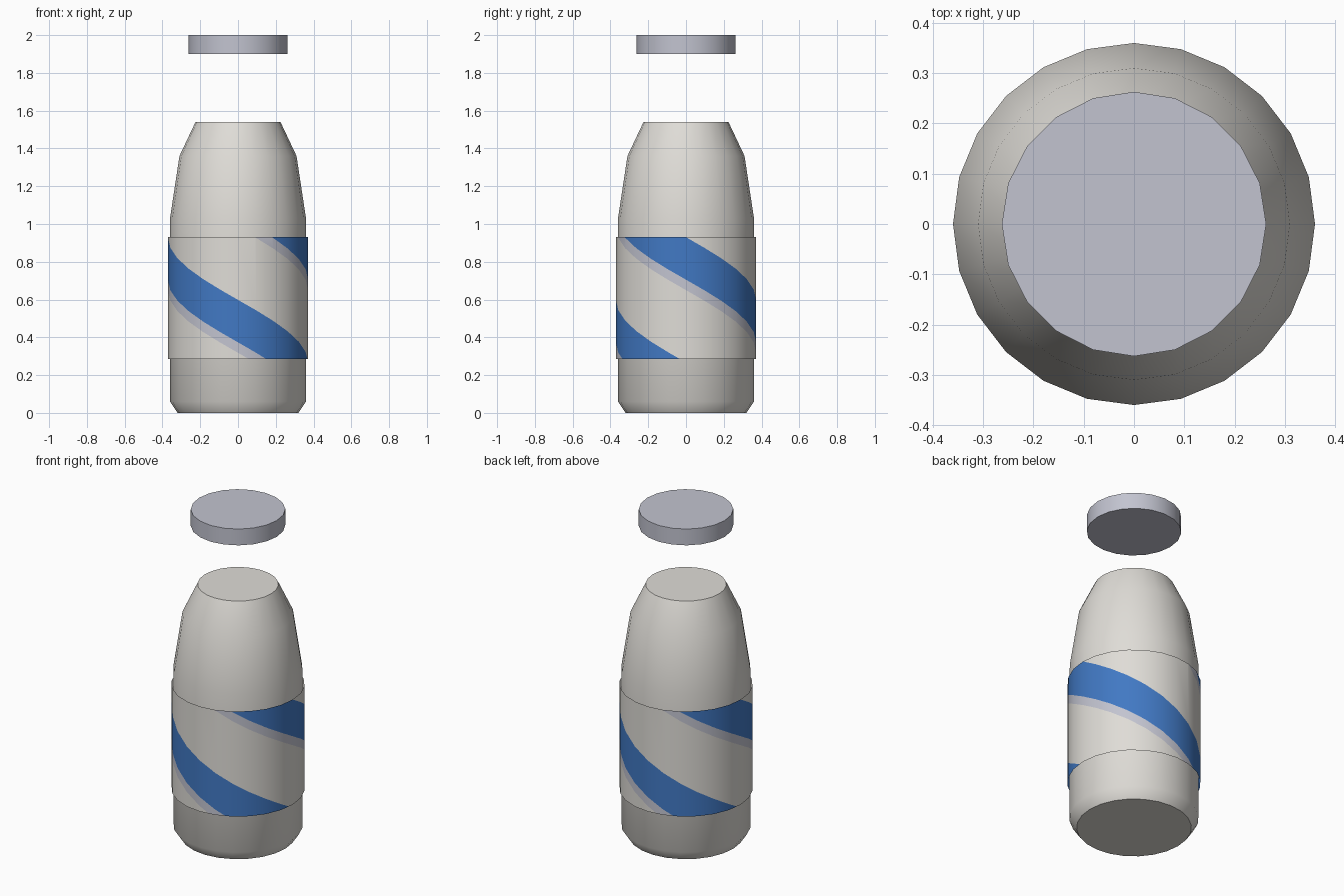
import bpy, bmesh, math

if "Cube" in bpy.data.objects:
    bpy.data.objects.remove(bpy.data.objects["Cube"])


def material(name, rgb):
    m = bpy.data.materials.new(name)
    m.diffuse_color = (*rgb, 1)
    m.use_nodes = True
    m.node_tree.nodes["Principled BSDF"].inputs["Base Color"].default_value = m.diffuse_color
    return m


WHITE = material("warm_white", (0.74, 0.72, 0.68))
GREY = material("lavender_grey", (0.54, 0.55, 0.63))
BLUE = material("blue", (0.053, 0.19, 0.55))


def ring_point(deg, r, sides=24):
    """Point on a regular polygon; 0 degrees faces the front (-y)."""
    step = 360 / sides
    k = math.floor(deg / step + 1e-6)
    t = deg / step - k
    a, b = math.radians(k * step), math.radians((k + 1) * step)
    x = (1 - t) * math.sin(a) + t * math.sin(b)
    y = (1 - t) * math.cos(a) + t * math.cos(b)
    return r * x, -r * y


def finish(bm, name, mats):
    me = bpy.data.meshes.new(name)
    bm.to_mesh(me)
    bm.free()
    for m in mats:
        me.materials.append(m)
    me.shade_smooth()
    me.set_sharp_from_angle(angle=math.radians(45))
    ob = bpy.data.objects.new(name, me)
    bpy.context.collection.objects.link(ob)
    return ob


def lathe(name, profile, sides, mat):
    """Closed turned solid from (radius, height) pairs, bottom to top."""
    bm = bmesh.new()
    rings = []
    for r, z in profile:
        rings.append([bm.verts.new((*ring_point(i * 360 / sides, r, sides), z))
                      for i in range(sides)])
    for lo, hi in zip(rings, rings[1:]):
        for i in range(sides):
            j = (i + 1) % sides
            bm.faces.new((lo[i], lo[j], hi[j], hi[i]))
    bm.faces.new(rings[0][::-1])
    bm.faces.new(rings[-1])
    return finish(bm, name, [mat])


# Bottle body and floating cap
lathe("bottle_body", [(0.32, 0), (0.36, 0.06), (0.36, 1.03), (0.31, 1.36), (0.225, 1.54)], 24, WHITE)
lathe("cap", [(0.263, 1.9), (0.263, 2.0)], 20, GREY)

# Label sleeve: cut the stripes in a flat (angle, height) sheet, then wrap it
Z0, Z1, R = 0.285, 0.93, 0.371
SLOPE = 175 / (Z1 - Z0)          # degrees the stripes turn per unit height
EDGES = (14, 29, 90)             # grey start, blue start, blue end

bm = bmesh.new()
for i in range(24):
    a, b = -180 + 15 * i, -165 + 15 * i
    bm.faces.new([bm.verts.new((t, 0, z)) for t, z in ((a, Z0), (b, Z0), (b, Z1), (a, Z1))])
bmesh.ops.remove_doubles(bm, verts=bm.verts, dist=1e-4)
for k in range(-3, 2):
    for e in EDGES:
        bmesh.ops.bisect_plane(bm, geom=bm.verts[:] + bm.edges[:] + bm.faces[:], dist=1e-5,
                               plane_co=(e + 180 * k, 0, Z1), plane_no=(1, 0, SLOPE))
for f in bm.faces:
    c = f.calc_center_median()
    phase = (c.x - SLOPE * (Z1 - c.z)) % 180
    f.material_index = 1 if EDGES[0] < phase < EDGES[1] else 2 if EDGES[1] < phase < EDGES[2] else 0
for v in bm.verts:
    v.co.x, v.co.y = ring_point(v.co.x, R)
bmesh.ops.remove_doubles(bm, verts=bm.verts, dist=1e-5)
finish(bm, "label_sleeve", [WHITE, GREY, BLUE])
